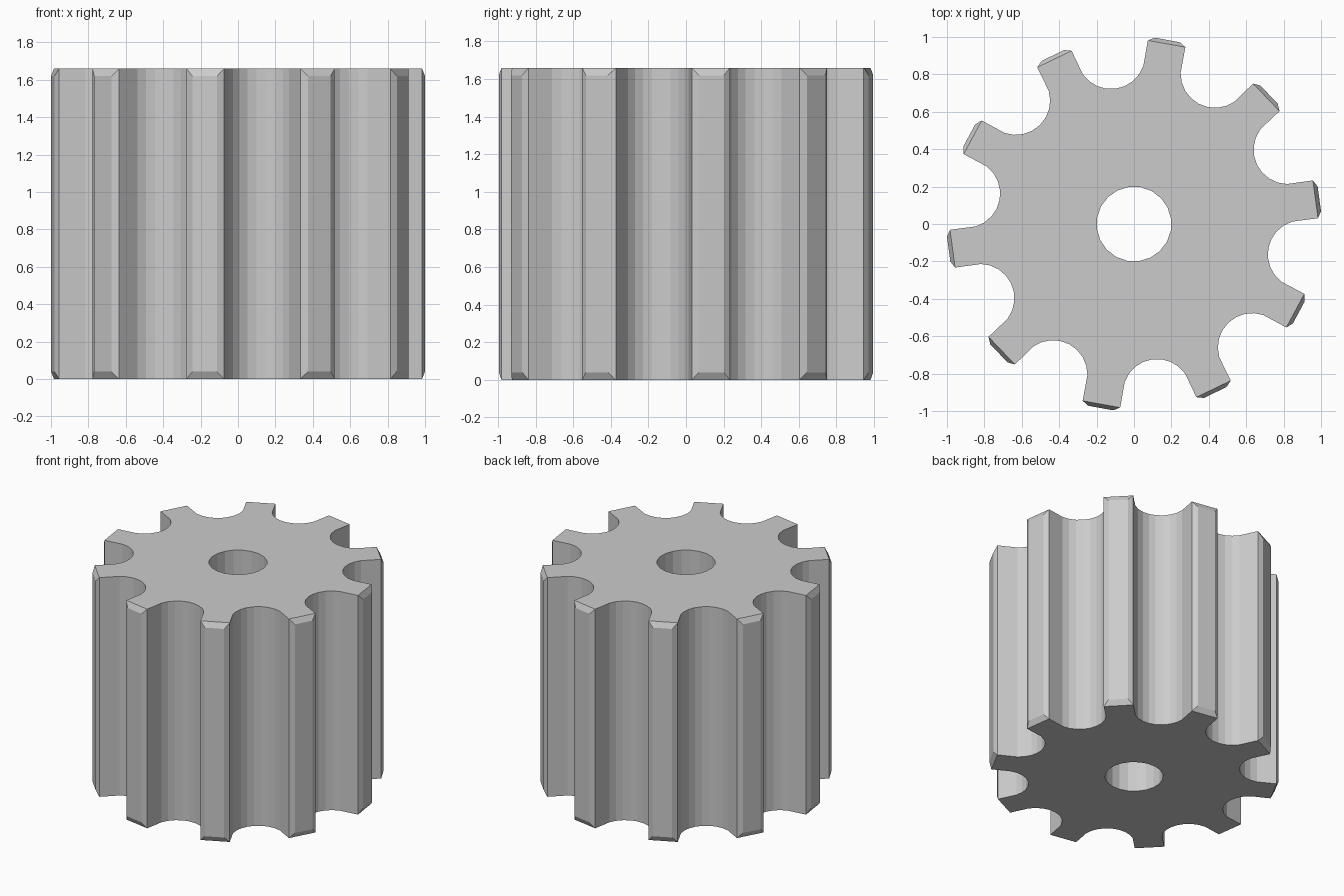
import bpy, bmesh
from math import sin, cos, radians, tau

if "Cube" in bpy.data.objects:
    bpy.data.objects.remove(bpy.data.objects["Cube"])

TEETH, H, CH = 10, 1.66, 0.04
PHASE = radians(7.75)      # direction of the first tooth
HALF = tau / TEETH / 2     # tooth centre to valley centre
HOLE_R = 0.2
VALLEY_R, FILLET = 0.73, 0.183

bm = bmesh.new()


def rot(p, a):
    return (p[0] * cos(a) - p[1] * sin(a), p[0] * sin(a) + p[1] * cos(a))


def pair(p, a, inset=0.0):
    """Bottom and top vertices above one plan point."""
    x, y = rot(p, a)
    return bm.verts.new((x, y, inset)), bm.verts.new((x, y, H - inset))


def wall(a, b):
    bm.faces.new((a[0], b[0], b[1], a[1]))


# Half of a tooth outline: rounded valley, then straight flank
half = []
for k in range(5):
    t = radians(63) * k / 4
    half.append(rot((VALLEY_R + FILLET * (1 - cos(t)), FILLET * sin(t)), -HALF))
half.append((0.979, -0.102))
outline = half + [(u, -v) for u, v in reversed(half)]

for i in range(TEETH):
    a = PHASE + 2 * HALF * i
    ring = [pair(p, a) for p in outline]
    for k in range(len(ring) - 1):
        if k != 5:
            wall(ring[k], ring[k + 1])
    # Chamfered tooth tip
    lo, hi = ring[5], ring[6]
    t0, t1 = pair((1.0, -0.067), a, CH), pair((1.0, 0.067), a, CH)
    wall(lo, t0)
    wall(t0, t1)
    wall(t1, hi)
    bm.faces.new((lo[1], t0[1], t1[1], hi[1]))
    bm.faces.new((hi[0], t1[0], t0[0], lo[0]))
    # Bore walls and end caps of this sector
    bore = [pair((HOLE_R, 0), a + s * HALF) for s in (1, 0, -1)]
    wall(bore[0], bore[1])
    wall(bore[1], bore[2])
    loop = ring + bore
    bm.faces.new([v[1] for v in loop])
    bm.faces.new([v[0] for v in reversed(loop)])

bmesh.ops.remove_doubles(bm, verts=bm.verts, dist=1e-4)
bmesh.ops.recalc_face_normals(bm, faces=bm.faces)

mesh = bpy.data.meshes.new("pinion_gear")
bm.to_mesh(mesh)
bm.free()
bpy.context.collection.objects.link(bpy.data.objects.new("pinion_gear", mesh))
